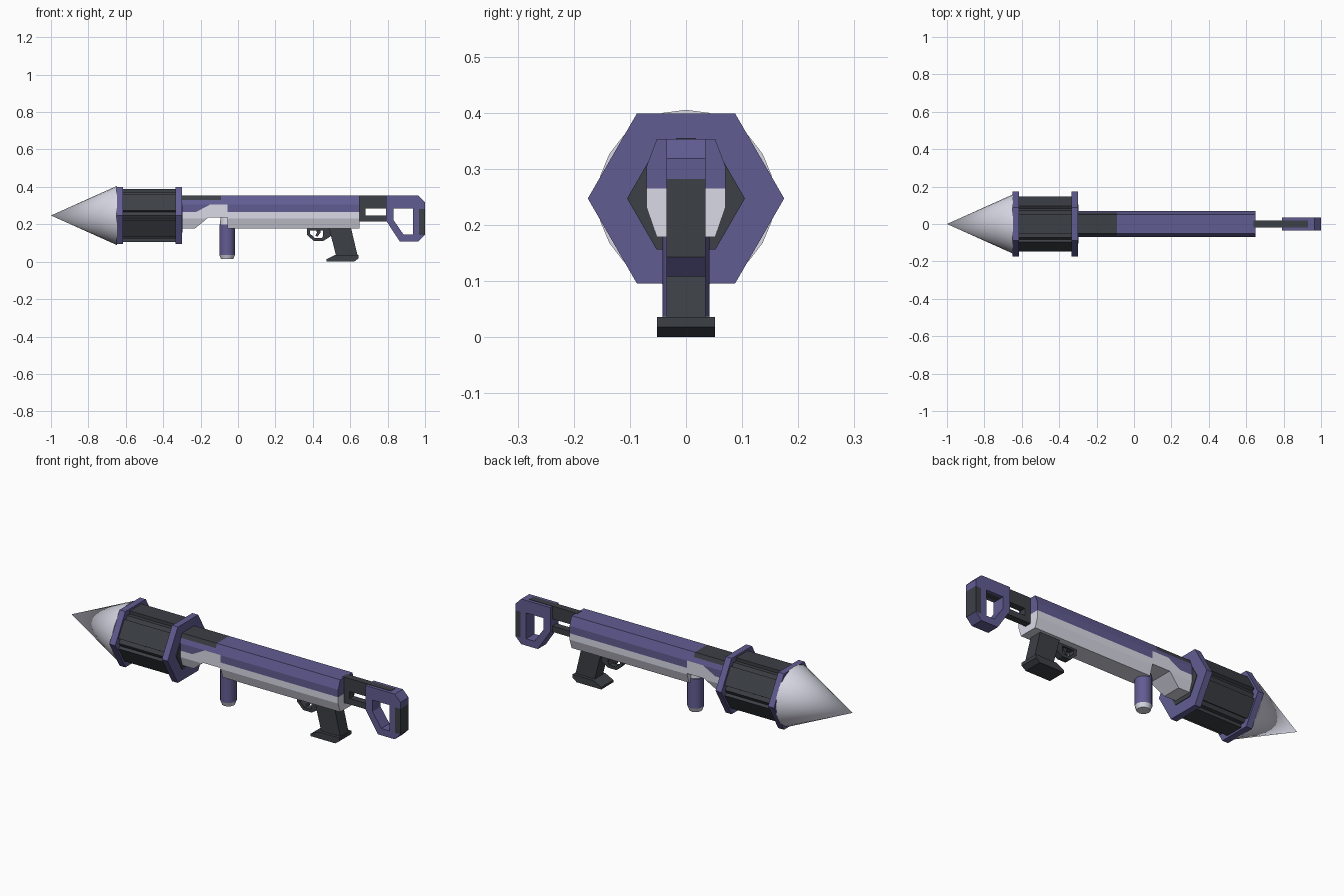
import bpy, bmesh, math
from mathutils import Matrix, Vector

if "Cube" in bpy.data.objects:
    bpy.data.objects.remove(bpy.data.objects["Cube"])


def material(name, rgb):
    m = bpy.data.materials.new(name)
    m.diffuse_color = (*rgb, 1)
    m.use_nodes = True
    m.node_tree.nodes["Principled BSDF"].inputs["Base Color"].default_value = m.diffuse_color
    return m


PURPLE = material("purple", (0.12, 0.108, 0.29))
DARK = material("dark_grey", (0.045, 0.05, 0.06))
LIGHT = material("light_grey", (0.70, 0.70, 0.80))
AXIS_Z = 0.247


def add(name, bm, mat):
    bmesh.ops.recalc_face_normals(bm, faces=bm.faces)
    me = bpy.data.meshes.new(name)
    bm.to_mesh(me)
    bm.free()
    me.materials.append(mat)
    ob = bpy.data.objects.new(name, me)
    bpy.context.collection.objects.link(ob)
    return ob


def prism(name, pts, axis, a, b, mat):
    """Extrude a (y,z) outline along x, or an (x,z) outline along y."""
    bm = bmesh.new()
    co = (lambda p: (a, p[0], p[1])) if axis == 'x' else (lambda p: (p[0], a, p[1]))
    face = bm.faces.new([bm.verts.new(co(p)) for p in pts])
    ext = bmesh.ops.extrude_face_region(bm, geom=[face])
    shift = Vector((b - a, 0, 0)) if axis == 'x' else Vector((0, b - a, 0))
    bmesh.ops.translate(bm, vec=shift, verts=[g for g in ext['geom'] if isinstance(g, bmesh.types.BMVert)])
    return add(name, bm, mat)


def slab(name, pts, half, mat):
    return prism(name, pts, 'y', -half, half, mat)


def rect(x0, x1, z0, z1):
    return [(x0, z0), (x1, z0), (x1, z1), (x0, z1)]


def cut(ob, cutter, op):
    """Apply a boolean and discard the cutter."""
    mod = ob.modifiers.new("cut", 'BOOLEAN')
    mod.object, mod.operation, mod.solver = cutter, op, 'EXACT'
    dg = bpy.context.evaluated_depsgraph_get()
    ob.data = bpy.data.meshes.new_from_object(ob.evaluated_get(dg))
    ob.modifiers.clear()
    bpy.data.objects.remove(cutter)


def cone(name, r1, r2, depth, segs, matrix, mat):
    bm = bmesh.new()
    bmesh.ops.create_cone(bm, cap_ends=True, segments=segs, radius1=r1, radius2=r2,
                          depth=depth, matrix=matrix)
    ob = add(name, bm, mat)
    bpy.ops.object.select_all(action='DESELECT')
    ob.select_set(True)
    bpy.context.view_layer.objects.active = ob
    bpy.ops.object.shade_smooth_by_angle(angle=math.radians(35))
    return ob


def hexagon(r):
    return [(r * math.cos(math.radians(60 * i)), AXIS_Z + r * math.sin(math.radians(60 * i)))
            for i in range(6)]


# Warhead nose
cone("nose_cone", 0.158, 0, 0.352, 24,
     Matrix.Translation((-0.824, 0, AXIS_Z)) @ Matrix.Rotation(-math.pi / 2, 4, 'Y'), LIGHT)

# Hexagonal drum: end rings, core, six raised panels
for name, x in (("front_ring", -0.65), ("rear_ring", -0.335)):
    prism(name, hexagon(0.175), 'x', x, x + 0.035, PURPLE)
prism("drum_core", hexagon(0.143), 'x', -0.62, -0.33, DARK)
for i in range(6):
    a = math.radians(30 + 60 * i)
    n, t = Vector((math.cos(a), math.sin(a))), Vector((-math.sin(a), math.cos(a)))
    corners = [n * r + t * w for r, w in ((0.1, -0.05), (0.141, -0.05), (0.141, 0.05), (0.1, 0.05))]
    prism(f"drum_panel_{i + 1}", [(c.x, c.y + AXIS_Z) for c in corners], 'x', -0.62, -0.33, DARK)
prism("rear_ring_hub", hexagon(0.105), 'x', -0.31, -0.297, DARK)

# Body: side outlines trimmed to one faceted cross-section
half = [(0.052, 0.178), (0.07, 0.23), (0.07, 0.305), (0.052, 0.353)]
section = half + [(-y, z) for y, z in reversed(half)]
seam = [(-0.302, 0.265), (-0.225, 0.265), (-0.15, 0.305), (-0.055, 0.305), (-0.055, 0.265), (0.65, 0.265)]
belly = [(0.65, 0.15), (-0.055, 0.15), (-0.055, 0.235), (-0.16, 0.235), (-0.23, 0.178), (-0.23, 0.15),
         (-0.302, 0.15)]
shells = (("lower_body", seam + belly, LIGHT),
          ("upper_body", seam + [(0.65, 0.4), (-0.09, 0.4), (-0.09, 0.33), (-0.302, 0.33)], PURPLE),
          ("top_cover", rect(-0.302, -0.09, 0.33, 0.4), DARK))
for name, outline, mat in shells:
    ob = slab(name, outline, 0.2, mat)
    cut(ob, prism("cutter", section, 'x', -0.5, 0.9, mat), 'INTERSECT')

# Foregrip
for name, r1, r2, z0, z1, mat in (("foregrip_cap", 0.033, 0.042, 0.014, 0.037, LIGHT),
                                  ("foregrip", 0.042, 0.042, 0.037, 0.198, PURPLE),
                                  ("foregrip_collar", 0.038, 0.036, 0.198, 0.24, LIGHT)):
    cone(name, r1, r2, z1 - z0, 12, Matrix.Translation((-0.058, 0, (z0 + z1) / 2)), mat)

# Pistol grip, guard and trigger
slab("pistol_grip", [(0.485, 0.185), (0.603, 0.185), (0.64, 0.03), (0.525, 0.03)], 0.035, DARK)
slab("grip_base", [(0.472, 0), (0.62, 0), (0.645, 0.018), (0.645, 0.036), (0.52, 0.036), (0.472, 0.012)],
     0.052, DARK)
guard = slab("trigger_guard", [(0.368, 0.182), (0.368, 0.145), (0.405, 0.11), (0.455, 0.11), (0.51, 0.145),
                               (0.5, 0.182)], 0.018, DARK)
cut(guard, slab("cutter", [(0.385, 0.168), (0.385, 0.15), (0.411, 0.126), (0.449, 0.126), (0.455, 0.14),
                           (0.455, 0.168)], 0.1, DARK), 'DIFFERENCE')
slab("trigger", [(0.415, 0.175), (0.44, 0.175), (0.44, 0.155), (0.425, 0.134), (0.414, 0.138), (0.422, 0.156)],
     0.009, DARK)

# Stock: bars, open frame and butt pad
slab("stock_upper_bar", rect(0.64, 0.93, 0.285, 0.355), 0.018, DARK)
slab("stock_lower_bar", rect(0.64, 0.81, 0.215, 0.247), 0.018, DARK)
slab("stock_post", rect(0.64, 0.683, 0.215, 0.353), 0.018, DARK)
stock = slab("stock_frame", [(0.79, 0.353), (0.965, 0.353), (1.0, 0.318), (1.0, 0.282), (0.968, 0.282),
                             (0.968, 0.143), (1.0, 0.143), (0.965, 0.108), (0.865, 0.108), (0.79, 0.222)],
             0.035, PURPLE)
cut(stock, slab("cutter", [(0.832, 0.285), (0.935, 0.285), (0.935, 0.145), (0.885, 0.145), (0.832, 0.222)],
                0.2, PURPLE), 'DIFFERENCE')
slab("butt_pad", rect(0.968, 1.0, 0.143, 0.282), 0.035, DARK)
